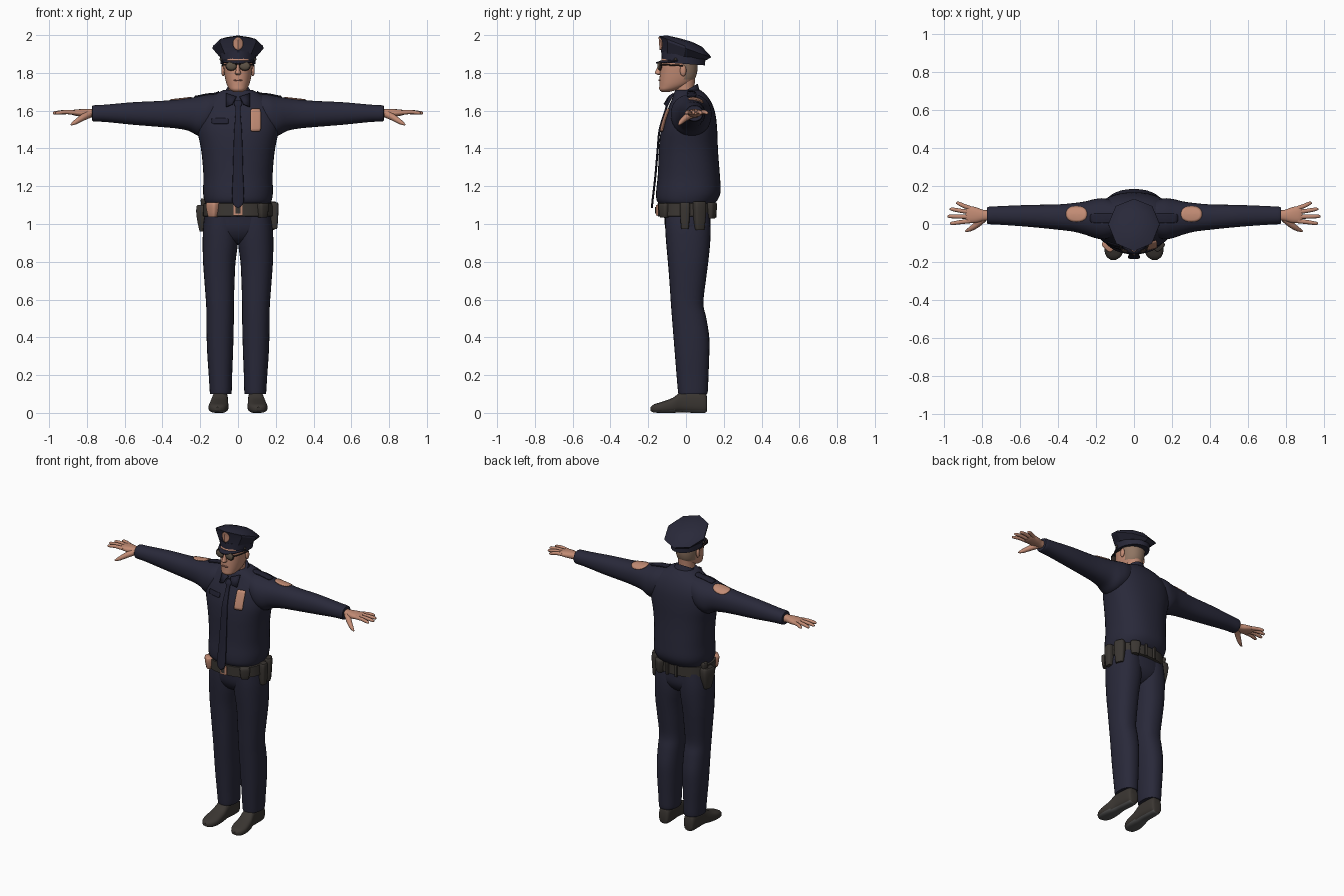
import bpy, bmesh, math
from mathutils import Vector
from mathutils.bvhtree import BVHTree

if "Cube" in bpy.data.objects:
    bpy.data.objects.remove(bpy.data.objects["Cube"])

def material(name, r, g, b):
    m = bpy.data.materials.new(name)
    m.diffuse_color = (r, g, b, 1)
    m.use_nodes = True
    m.node_tree.nodes["Principled BSDF"].inputs["Base Color"].default_value = m.diffuse_color
    return m

NAVY = material("navy cloth", 0.022, 0.022, 0.042)
DARK = material("dark navy trim", 0.016, 0.016, 0.032)
SKIN = material("skin", 0.54, 0.26, 0.175)
HAIR = material("cropped hair", 0.28, 0.18, 0.125)
LEATHER = material("leather", 0.043, 0.037, 0.032)
LENS = material("tinted lens", 0.11, 0.085, 0.06)
FRAME = material("dark frame", 0.03, 0.02, 0.017)
SOLE = material("sole grey", 0.09, 0.09, 0.09)
LIPS = material("lips", 0.36, 0.15, 0.11)

def finish(name, bm, mats, angle=40):
    bmesh.ops.recalc_face_normals(bm, faces=bm.faces)
    me = bpy.data.meshes.new(name)
    bm.to_mesh(me)
    bm.free()
    ob = bpy.data.objects.new(name, me)
    bpy.context.collection.objects.link(ob)
    for m in mats:
        me.materials.append(m)
    bpy.ops.object.select_all(action='DESELECT')
    ob.select_set(True)
    bpy.context.view_layer.objects.active = ob
    bpy.ops.object.shade_smooth_by_angle(angle=math.radians(angle))
    return ob

def catmull(a, b, c, d, t):
    return 0.5 * (2 * b + (c - a) * t + (2 * a - 5 * b + 4 * c - d) * t * t + (3 * b - a - 3 * c + d) * t ** 3)

def unit(a, p):
    c, s = math.cos(a), math.sin(a)
    return math.copysign(abs(c) ** (2 / p), c), math.copysign(abs(s) ** (2 / p), s)

def loft(name, rings, mat, n=28, sub=4, p=2, angle=40, rule=None, mat2=None):
    """Skin superellipse rings (centre, u, v), smoothed along their length."""
    rings = [tuple(Vector(x) for x in r) for r in rings]
    dense = []
    for i in range(len(rings) - 1):
        k = [rings[max(i - 1, 0)], rings[i], rings[i + 1], rings[min(i + 2, len(rings) - 1)]]
        dense += [[catmull(*[r[j] for r in k], s / sub) for j in range(3)] for s in range(sub)]
    dense.append(rings[-1])
    bm = bmesh.new()
    loops = []
    for c, u, v in dense:
        pts = [unit(2 * math.pi * i / n, p) for i in range(n)]
        loops.append([bm.verts.new(c + u * a + v * b) for a, b in pts])
    for a, b in zip(loops, loops[1:]):
        for i in range(n):
            bm.faces.new((a[i], a[(i + 1) % n], b[(i + 1) % n], b[i]))
    bm.faces.new(loops[0])
    bm.faces.new(loops[-1])
    bmesh.ops.recalc_face_normals(bm, faces=bm.faces)
    if rule:
        for f in bm.faces:
            f.material_index = int(rule(f))
    return finish(name, bm, [mat] + ([mat2] if mat2 else []), angle)

def zr(z, hx, yf, yb, cx=0, tilt=0):
    return (cx, (yf + yb) / 2, z), (hx, 0, 0), (0, (yb - yf) / 2, tilt)

def ball(name, c, hx, hy, hz, mat):
    a = [math.radians(d) for d in (-88, -65, -40, -15, 15, 40, 65, 88)]
    loft(name, [((c[0], c[1], c[2] + hz * math.sin(t)), (hx * math.cos(t), 0, 0), (0, hy * math.cos(t), 0))
                for t in a], mat, 16, 1, angle=80)

def tube(name, pts, radii, mat, n=10):
    pts = [Vector(p) for p in pts]
    rings = []
    for i, p in enumerate(pts):
        d = (pts[min(i + 1, len(pts) - 1)] - pts[max(i - 1, 0)]).normalized()
        u = d.orthogonal().normalized() * radii[i]
        rings.append((p, u, d.cross(u)))
    loft(name, rings, mat, n, 2, angle=60)

def decal(name, targets, centre, ha, hb, axis, mat, p=2, lift=0.004):
    """Thin plate draped on targets; axis is the viewing axis, y or z."""
    trees = [BVHTree.FromPolygons([v.co for v in t.data.vertices], [f.vertices for f in t.data.polygons]) for t in targets]
    d = Vector((0, 1, 0)) if axis == 'y' else Vector((0, 0, -1))
    side = Vector((0, 0, 1)) if axis == 'y' else Vector((0, 1, 0))
    bm = bmesh.new()
    def drop(a, b):
        o = Vector(centre) + Vector((1, 0, 0)) * a + side * b - d
        hits = [h for h in (t.ray_cast(o, d) for t in trees) if h[0]]
        co = min(hits, key=lambda h: h[3])[0] if hits else o + d
        return bm.verts.new(co - d * lift)
    mid, loops = drop(0, 0), []
    for k in (0.25, 0.5, 0.75, 1):
        loops.append([drop(*(q * h * k for q, h in zip(unit(2 * math.pi * i / 24, p), (ha, hb)))) for i in range(24)])
    for i in range(24):
        j = (i + 1) % 24
        bm.faces.new((mid, loops[0][i], loops[0][j]))
        for a, b in zip(loops, loops[1:]):
            bm.faces.new((a[i], b[i], b[j], a[j]))
    ob = finish(name, bm, [mat])
    m = ob.modifiers.new("thickness", 'SOLIDIFY')
    m.thickness, m.offset = 0.006, 0

# shirt body
torso = loft("shirt_body", [zr(*r) for r in (
    (1.10, .165, -.135, .14), (1.125, .178, -.155, .165), (1.17, .185, -.158, .183), (1.25, .183, -.15, .18),
    (1.35, .19, -.145, .172), (1.42, .2, -.142, .168), (1.5, .217, -.132, .165), (1.57, .217, -.112, .158),
    (1.62, .2, -.092, .145), (1.66, .165, -.075, .125), (1.69, .115, -.065, .1), (1.71, .075, -.055, .075))],
    NAVY, 40, p=2.3)

# collar, neck and tie
loft("collar", [zr(1.635, .09, -.085, .085, 0, .03), zr(1.68, .075, -.075, .07, 0, .035),
                zr(1.705, .064, -.07, .062, 0, .038)], NAVY)
loft("neck", [zr(1.64, .052, -.055, .045), zr(1.72, .05, -.06, .045), zr(1.79, .052, -.06, .05)], SKIN)
loft("tie", [zr(z, w, y - .005, y + .006) for z, w, y in (
    (1.655, .016, -.085), (1.635, .022, -.1), (1.605, .013, -.108), (1.5, .02, -.14), (1.4, .024, -.15),
    (1.25, .028, -.163), (1.12, .031, -.178), (1.085, .004, -.18))], DARK, 16, p=3)

# sleeves, cuffs, hands, legs, shoes on both sides
sleeves = []
for s, side in ((-1, "right"), (1, "left")):
    sleeves.append(loft(side + "_sleeve", [((s * x, (y0 + y1) / 2, (z0 + z1) / 2), (0, (y1 - y0) / 2, 0), (0, 0, (z1 - z0) / 2))
        for x, z0, z1, y0, y1 in (
            (.09, 1.51, 1.69, -.06, .12), (.16, 1.48, 1.685, -.08, .135), (.21, 1.468, 1.675, -.072, .13),
            (.26, 1.493, 1.667, -.055, .118), (.32, 1.505, 1.66, -.04, .11), (.4, 1.513, 1.652, -.03, .103),
            (.55, 1.525, 1.645, -.015, .1), (.7, 1.54, 1.632, -.004, .094), (.765, 1.543, 1.628, 0, .09),
            (.772, 1.555, 1.618, .01, .08))], NAVY, 32, p=2.2))
    loft(side + "_palm", [((s * x, y, z), (0, hy, 0), (0, 0, hz)) for x, y, z, hy, hz in (
        (.755, .045, 1.585, .027, .024), (.79, .045, 1.586, .029, .022), (.83, .047, 1.588, .041, .02),
        (.868, .05, 1.59, .044, .015), (.885, .05, 1.59, .036, .009))], SKIN, 20, p=2.4)
    for i, (y0, x1, y1) in enumerate(((.083, .935, .11), (.062, .968, .078), (.038, .98, .04), (.016, .967, .003))):
        tube(f"{side}_finger_{i + 1}", [(s * .86, y0, 1.59), (s * (.86 + x1) / 2, (y0 + y1) / 2, 1.593),
             (s * (x1 - .01), y1, 1.588), (s * x1, y1, 1.586)], [.012, .011, .009, .003], SKIN)
    tube(side + "_thumb", [(s * .79, .03, 1.58), (s * .825, -.003, 1.562), (s * .862, -.028, 1.538),
                           (s * .885, -.038, 1.525)], [.02, .017, .012, .004], SKIN)
    loft(side + "_trouser_leg", [zr(z, (xo - xi) / 2, yf, yb, s * (xi + xo) / 2) for z, xi, xo, yf, yb in (
        (1.06, .005, .172, -.11, .125), (.98, -.002, .184, -.11, .13), (.9, 0, .187, -.105, .128),
        (.8, .013, .185, -.096, .118), (.7, .018, .178, -.088, .105), (.58, .022, .169, -.08, .092),
        (.5, .022, .167, -.074, .108), (.4, .024, .166, -.066, .123), (.3, .027, .162, -.058, .123),
        (.2, .031, .155, -.05, .119), (.12, .033, .15, -.043, .116), (.1, .036, .148, -.04, .112))], NAVY, 28, p=2.3)
    loft(side + "_shoe", [((s * x, y, (z0 + z1) / 2), (hx, 0, 0), (0, 0, (z1 - z0) / 2)) for y, x, hx, z0, z1 in (
        (.112, .092, .022, .015, .07), (.1, .092, .036, 0, .11), (.04, .093, .04, 0, .12), (-.02, .095, .042, .003, .115),
        (-.07, .1, .049, 0, .08), (-.13, .104, .052, 0, .058), (-.17, .107, .038, .002, .045), (-.188, .108, .014, .01, .03))],
        LEATHER, 24, p=2.8, rule=lambda f: f.normal.z < -.6, mat2=SOLE)

    # collar wing and shoulder patch
    bm = bmesh.new()
    tri = [(.008, -.088, 1.672), (.062, -.062, 1.69), (.062, -.098, 1.618), (.028, -.112, 1.632)]
    bm.faces.new([bm.verts.new((s * x, y, z)) for x, y, z in tri])
    finish(side + "_collar_wing", bm, [DARK]).modifiers.new("thickness", 'SOLIDIFY').thickness = .008
    decal(side + "_shoulder_patch", [sleeves[-1]], (s * .302, .052, 1.65), .055, .04, 'z', SKIN, 2.5, .002)
    decal(side + "_shoulder_strap", [torso, sleeves[-1]], (s * .165, .03, 1.68), .065, .024, 'z', DARK, 6)

# hips and chest badge
loft("trouser_hips", [zr(1.09, .168, -.125, .13), zr(1.04, .178, -.116, .13), zr(.97, .18, -.108, .128),
                      zr(.92, .12, -.08, .1), zr(.895, .03, -.04, .06)], NAVY, 32, p=2.3)
decal("chest_badge", [torso], (.093, 0, 1.55), .027, .06, 'y', SKIN, 8, .008)
decal("pocket_flap", [torso], (-.095, 0, 1.545), .045, .014, 'y', DARK, 8, .003)

# belt, buckle and pouches
loft("belt", [zr(1.04, .181, -.145, .143), zr(1.042, .185, -.15, .147), zr(1.108, .183, -.15, .147),
              zr(1.11, .178, -.145, .143)], LEATHER, 40, 1, 2.3)
loft("buckle", [zr(1.045, .024, -.16, -.14), zr(1.1, .024, -.16, -.14)], SKIN, 16, 1, 8)
loft("buckle_centre", [zr(1.056, .014, -.163, -.145), zr(1.089, .014, -.163, -.145)], LEATHER, 16, 1, 8)

def pouch(name, deg, width, z0, z1, depth, mat=LEATHER, low=.8):
    a = math.radians(deg)
    r = Vector((math.cos(a), math.sin(a), 0))
    t = Vector((-r.y, r.x, 0))
    c = Vector((.19 * r.x, .155 * r.y, 0))
    h = z1 - z0
    loft(name, [(c + Vector((0, 0, z0 + h * k)), r * depth * f, t * width * f) for k, f in (
        (0, low * .8), (.06, low), (.6, 1), (.92, 1), (1, .85))], mat, 20, 2, 4)

pouch("side_pouch", -2, .026, .975, 1.115, .024)
pouch("magazine_pouch", 27, .033, .97, 1.12, .027)
pouch("rear_pouch", 58, .03, 1.03, 1.115, .026)
pouch("front_pouch", -47, .03, 1.035, 1.11, .024)
pouch("round_case", 226, .034, 1.037, 1.115, .027, SKIN, .75)
pouch("holster", 165, .045, .96, 1.1, .032, low=.6)
pouch("holster_grip", 158, .02, 1.08, 1.135, .018)
for i, d in enumerate((80, 100)):
    pouch(f"belt_keeper_{i + 1}", d, .009, 1.036, 1.114, .008, low=1)

# head with cropped hair at the back, and face
loft("head", [zr(*r) for r in (
    (1.7, .025, -.13, -.085), (1.712, .044, -.141, -.04), (1.735, .058, -.141, .015), (1.765, .067, -.14, .045),
    (1.8, .073, -.138, .058), (1.84, .077, -.135, .062), (1.88, .077, -.125, .062), (1.92, .05, -.08, .04))],
    SKIN, 36, 5, 2.2, 60, lambda f: f.calc_center_median().z > 1.765 and f.calc_center_median().y > -.012, HAIR)
loft("nose", [zr(1.79, .01, -.15, -.12), zr(1.798, .016, -.165, -.12), (zr(1.81, .012, -.162, -.12)),
              zr(1.845, .007, -.143, -.12)], SKIN, 14, 3, angle=80)
loft("mouth", [zr(1.757, .018, -.144, -.125), zr(1.761, .024, -.146, -.125), zr(1.765, .018, -.144, -.125)], LIPS, 14, 2)
for s, side in ((-1, "right"), (1, "left")):
    ball(side + "_ear", (s * .079, -.015, 1.812), .01, .017, .03, SKIN)
    # glasses
    ball(side + "_glasses_rim", (s * .036, -.138, 1.836), .031, .011, .025, FRAME)
    ball(side + "_lens", (s * .036, -.143, 1.836), .027, .0085, .021, LENS)
    tube(side + "_glasses_arm", [(s * .064, -.136, 1.843), (s * .08, -.09, 1.842), (s * .084, -.015, 1.838)], [.004] * 3, FRAME, 8)
    ball(side + "_cap_button", (s * .09, -.055, 1.872), .008, .008, .008, LEATHER)
tube("glasses_bridge", [(-.014, -.146, 1.845), (0, -.149, 1.847), (.014, -.146, 1.845)], [.003] * 3, FRAME, 8)

# peaked cap: band, eight-sided crown, badge and visor
loft("cap_band", [zr(1.848, .092, -.128, .1, 0, -.008), zr(1.9, .096, -.13, .104, 0, -.015)], NAVY, 32, 1)
crown = loft("cap_crown", [
    zr(1.888, .1, -.133, .108, 0, -.02), zr(1.93, .136, -.136, .133, 0, -.048), zr(1.943, .132, -.143, .128, 0, -.052),
    zr(1.968, .085, -.1, .085, 0, -.03), zr(1.975, .03, -.04, .03, 0, -.01)], NAVY, 8, 1, angle=25)
decal("cap_badge", [crown], (0, 0, 1.955), .026, .034, 'y', SKIN, 2, .004)
bm = bmesh.new()
rows = []
for i in range(17):
    a = math.radians(-75 + 150 * i / 16)
    out = .034 * math.cos(a)
    rows.append([bm.verts.new(((.092 + .004 * k) * math.sin(a), -.014 - (.112 + out * k) * math.cos(a),
                               1.868 - .012 * k * math.cos(a))) for k in (0, .5, 1)])
for a, b in zip(rows, rows[1:]):
    for k in range(2):
        bm.faces.new((a[k], a[k + 1], b[k + 1], b[k]))
finish("cap_visor", bm, [DARK]).modifiers.new("thickness", 'SOLIDIFY').thickness = .008
